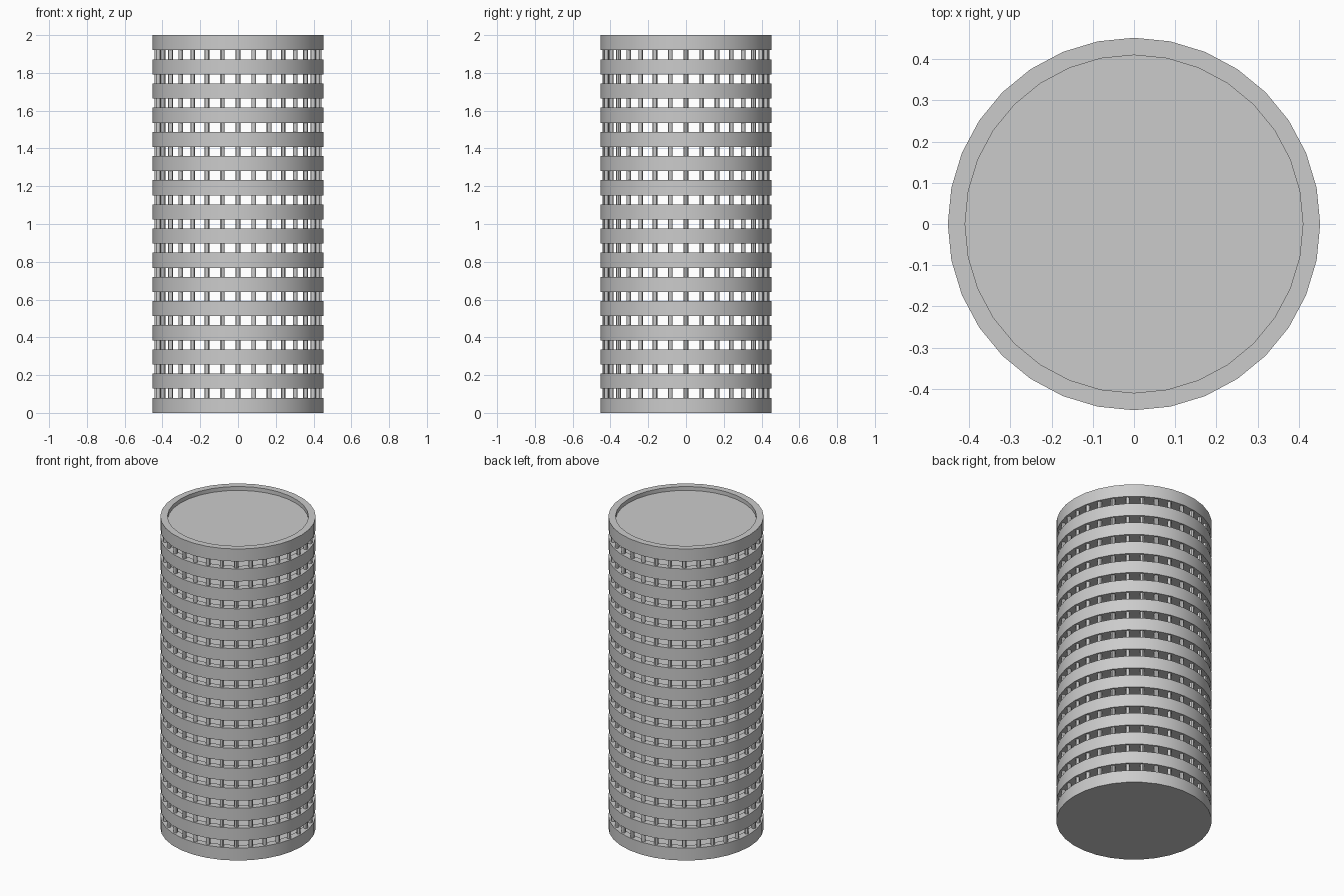
import bpy, bmesh, math
from mathutils import Matrix

cube = bpy.data.objects.get("Cube")
if cube:
    bpy.data.objects.remove(cube)

SIDES, FLOORS = 32, 16
R_OUT, R_IN = 0.452, 0.41
SLAB, GAP, RECESS = 0.08, 0.048, 0.025
POST_R, POST_RING = 0.0125, 0.43

grey = bpy.data.materials.new("concrete grey")
grey.use_nodes = True
colour = (0.6, 0.6, 0.6, 1)
grey.diffuse_color = colour
grey.node_tree.nodes["Principled BSDF"].inputs["Base Color"].default_value = colour


def finish(bm, name, z):
    """Turn a bmesh into a smooth-shaded object at height z."""
    bmesh.ops.recalc_face_normals(bm, faces=bm.faces)
    mesh = bpy.data.meshes.new(name)
    bm.to_mesh(mesh)
    bm.free()
    mesh.materials.append(grey)
    obj = bpy.data.objects.new(name, mesh)
    obj.location.z = z
    bpy.context.collection.objects.link(obj)
    bpy.ops.object.select_all(action="DESELECT")
    obj.select_set(True)
    bpy.context.view_layer.objects.active = obj
    bpy.ops.object.shade_smooth_by_angle(angle=math.radians(30))


def floor_slab(name, z):
    """Disc with a raised rim around a recessed top."""
    bm = bmesh.new()
    profile = [(R_OUT, 0), (R_OUT, SLAB), (R_IN, SLAB), (R_IN, SLAB - RECESS)]
    rings = [[bm.verts.new((r * math.cos(math.tau * i / SIDES),
                            r * math.sin(math.tau * i / SIDES), h))
              for i in range(SIDES)] for r, h in profile]
    for low, high in zip(rings, rings[1:]):
        for i in range(SIDES):
            j = (i + 1) % SIDES
            bm.faces.new((low[i], low[j], high[j], high[i]))
    bm.faces.new(rings[0])
    bm.faces.new(rings[-1])
    finish(bm, name, z)


def post_ring(name, z):
    """Short round posts standing on the rim."""
    bm = bmesh.new()
    for i in range(SIDES):
        turn = Matrix.Rotation(math.tau * i / SIDES, 4, "Z")
        shift = Matrix.Translation((POST_RING, 0, GAP / 2))
        bmesh.ops.create_cone(bm, cap_ends=True, segments=12, radius1=POST_R,
                              radius2=POST_R, depth=GAP, matrix=turn @ shift)
    finish(bm, name, z)


# Stack of floors with open galleries between them
for n in range(FLOORS):
    base = n * (SLAB + GAP)
    floor_slab(f"floor_slab_{n + 1}", base)
    if n < FLOORS - 1:
        post_ring(f"gallery_posts_{n + 1}", base + SLAB)
